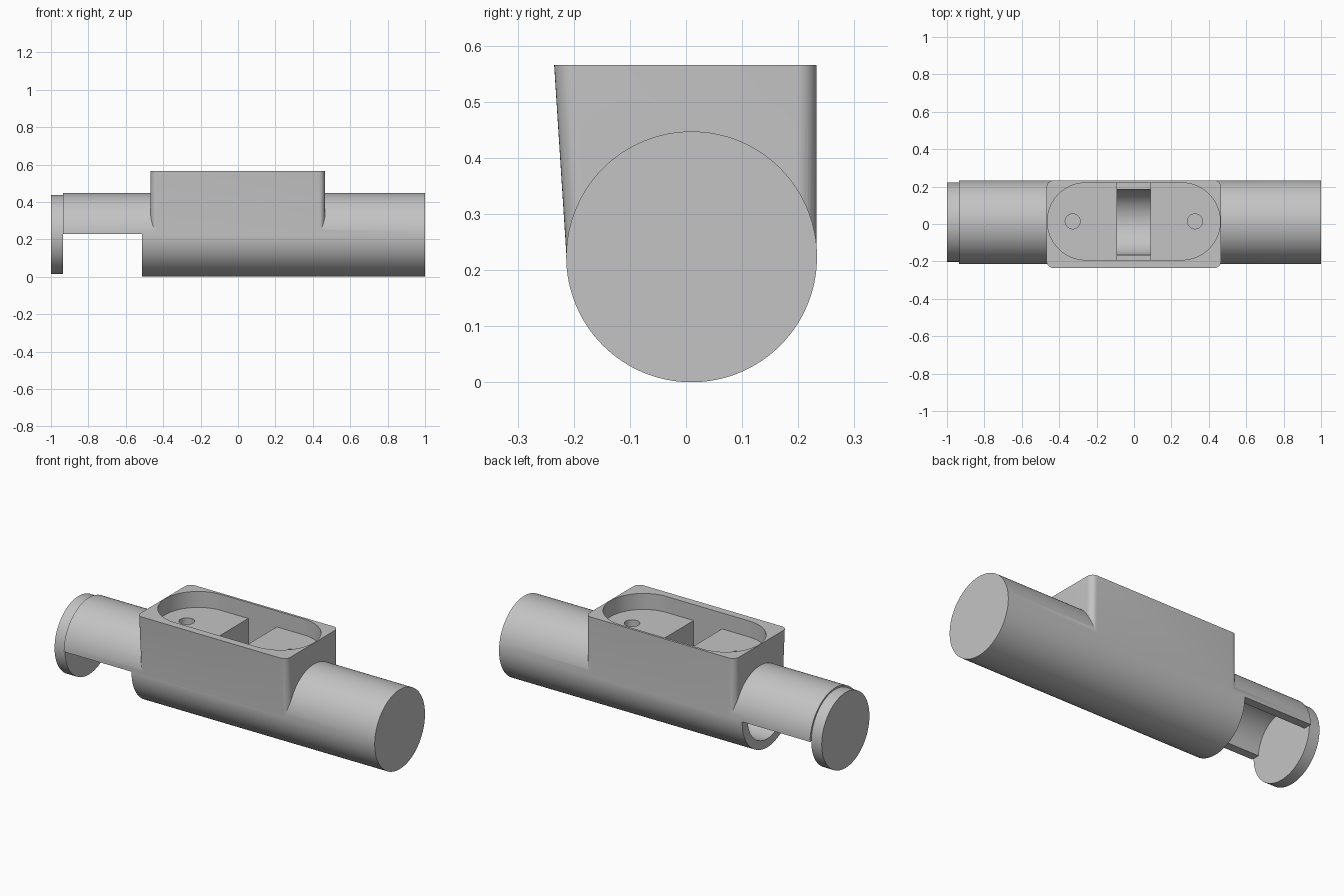
import bpy, bmesh, math
from mathutils import Matrix, Vector

cube = bpy.data.objects.get("Cube")
if cube:
    bpy.data.objects.remove(cube, do_unlink=True)

grey = bpy.data.materials.new("plain grey")
grey.use_nodes = True
colour = (0.55, 0.55, 0.55, 1)
grey.diffuse_color = colour
grey.node_tree.nodes["Principled BSDF"].inputs["Base Color"].default_value = colour

AXIS_Y, AXIS_Z, RADIUS = 0.01, 0.2235, 0.2235
BORE = 0.175


def finish(name, bm):
    bmesh.ops.recalc_face_normals(bm, faces=bm.faces)
    mesh = bpy.data.meshes.new(name)
    bm.to_mesh(mesh)
    bm.free()
    mesh.materials.append(grey)
    obj = bpy.data.objects.new(name, mesh)
    bpy.context.collection.objects.link(obj)
    return obj


def rod(name, x0, x1, radius, z=AXIS_Z):
    """Cylinder lying along x."""
    bm = bmesh.new()
    place = Matrix.Translation(((x0 + x1) / 2, AXIS_Y, z)) @ Matrix.Rotation(math.pi / 2, 4, 'Y')
    bmesh.ops.create_cone(bm, cap_ends=True, segments=128, radius1=radius,
                          radius2=radius, depth=x1 - x0, matrix=place)
    return finish(name, bm)


def rounded(x0, x1, y0, y1, r, steps=8):
    """Outline of a rectangle with round corners."""
    centres = [(x1 - r, y1 - r), (x0 + r, y1 - r), (x0 + r, y0 + r), (x1 - r, y0 + r)]
    points = []
    for quarter, (cx, cy) in enumerate(centres):
        for i in range(steps + 1):
            a = (quarter + i / steps) * math.pi / 2
            points.append((cx + r * math.cos(a), cy + r * math.sin(a)))
    return points


def loft(name, low, high, z0, z1):
    """Solid between two outlines with matching points."""
    bm = bmesh.new()
    a = [bm.verts.new((x, y, z0)) for x, y in low]
    b = [bm.verts.new((x, y, z1)) for x, y in high]
    bm.faces.new(a)
    bm.faces.new(b)
    for i in range(len(a)):
        j = (i + 1) % len(a)
        bm.faces.new((a[i], a[j], b[j], b[i]))
    bmesh.ops.remove_doubles(bm, verts=bm.verts, dist=1e-5)
    return finish(name, bm)


def box(name, x0, x1, y0, y1, z0, z1):
    outline = [(x0, y0), (x1, y0), (x1, y1), (x0, y1)]
    return loft(name, outline, outline, z0, z1)


def combine(target, tool, operation):
    mod = target.modifiers.new(operation, 'BOOLEAN')
    mod.operation = operation
    mod.solver = 'EXACT'
    mod.object = tool
    bpy.context.view_layer.objects.active = target
    bpy.ops.object.modifier_apply(modifier=mod.name)
    bpy.data.objects.remove(tool, do_unlink=True)


# Tubular body with the block on top; the block's front leans outward
body = rod("body", -0.935, 1.0, RADIUS)
block = loft("block", rounded(-0.467, 0.465, -0.213, 0.233, 0.035),
             rounded(-0.467, 0.465, -0.235, 0.233, 0.035), AXIS_Z, 0.565)
combine(body, block, 'UNION')

# Hollow bore, and the open underside near the end cap
combine(body, rod("bore", -1.1, 0.94, BORE), 'DIFFERENCE')
combine(body, box("underside_opening", -1.1, -0.513, -0.4, 0.4, -0.1, 0.228), 'DIFFERENCE')

# Long round-ended pocket and the slot down into the bore
pocket = rounded(-0.463, 0.461, -0.192, 0.22, 0.2059, 24)
combine(body, loft("pocket", pocket, pocket, 0.475, 0.7), 'DIFFERENCE')
combine(body, box("slot", -0.09, 0.087, -0.192, 0.22, AXIS_Z, 0.5), 'DIFFERENCE')

# Screw holes in the pocket floor
for x in (-0.328, 0.326):
    hole = rounded(x - 0.04, x + 0.04, -0.026, 0.054, 0.0399)
    combine(body, loft("hole", hole, hole, 0.425, 0.5), 'DIFFERENCE')

# End cap disc
cap = rod("end_cap", -1.0, -0.935, 0.212, 0.226)

for obj in (body, cap):
    bpy.ops.object.select_all(action='DESELECT')
    obj.select_set(True)
    bpy.context.view_layer.objects.active = obj
    bpy.ops.object.shade_smooth_by_angle(angle=math.radians(25))
